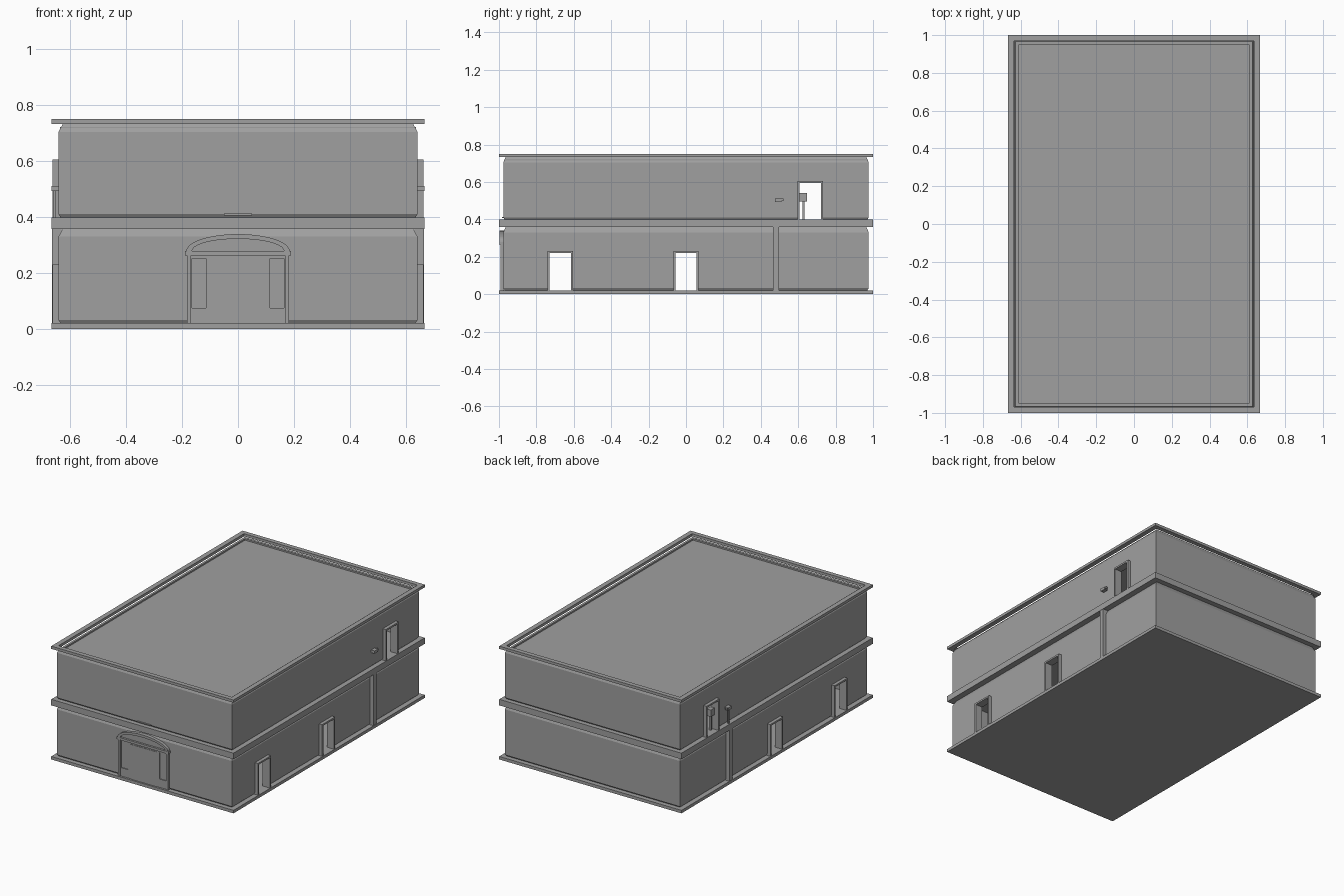
import bpy, bmesh, math

cube = bpy.data.objects.get("Cube")
if cube:
    bpy.data.objects.remove(cube, do_unlink=True)

grey = bpy.data.materials.new("plaster grey")
grey.use_nodes = True
COLOUR = (0.35, 0.35, 0.35, 1)
grey.diffuse_color = COLOUR
grey.node_tree.nodes["Principled BSDF"].inputs["Base Color"].default_value = COLOUR

HX, HY = 0.667, 1.0        # half size of the ledges
WX, WY = 0.642, 0.977      # half size of the walls
THICK = 0.03


def finish(name, bm):
    bmesh.ops.recalc_face_normals(bm, faces=bm.faces)
    mesh = bpy.data.meshes.new(name)
    bm.to_mesh(mesh)
    bm.free()
    mesh.materials.append(grey)
    obj = bpy.data.objects.new(name, mesh)
    bpy.context.collection.objects.link(obj)
    return obj


def loft(name, rings):
    """Closed solid through rectangles given as (half x, half y, z)."""
    bm = bmesh.new()
    loops = [[bm.verts.new((sx * x, sy * y, z))
              for sx, sy in ((-1, -1), (1, -1), (1, 1), (-1, 1))] for x, y, z in rings]
    for a, b in zip(loops, loops[1:]):
        for i in range(4):
            j = (i + 1) % 4
            bm.faces.new((a[i], a[j], b[j], b[i]))
    bm.faces.new(loops[0])
    bm.faces.new(loops[-1])
    return finish(name, bm)


def box(name, x, y, z):
    """Box from (low, high) ranges."""
    bm = bmesh.new()
    bmesh.ops.create_cube(bm, size=1)
    for v in bm.verts:
        v.co = [r[0] + (c + 0.5) * (r[1] - r[0]) for c, r in zip(v.co, (x, y, z))]
    return finish(name, bm)


def extrude_front(name, points, y0, y1):
    """Solid from an x, z outline running between two depths."""
    bm = bmesh.new()
    a = [bm.verts.new((x, y0, z)) for x, z in points]
    b = [bm.verts.new((x, y1, z)) for x, z in points]
    bm.faces.new(a)
    bm.faces.new(b)
    for i in range(len(a)):
        j = (i + 1) % len(a)
        bm.faces.new((a[i], a[j], b[j], b[i]))
    return finish(name, bm)


def cut(obj, cutter):
    mod = obj.modifiers.new("opening", 'BOOLEAN')
    mod.operation, mod.solver, mod.object = 'DIFFERENCE', 'EXACT', cutter
    bpy.context.view_layer.objects.active = obj
    bpy.ops.object.modifier_apply(modifier=mod.name)
    bpy.data.objects.remove(cutter, do_unlink=True)


def sides(name, x, y, z):
    """The same box on both long walls, x measured outwards."""
    box(name + "_left", x, y, z)
    box(name + "_right", (-x[1], -x[0]), y, z)


def walls(name, z0, z1):
    obj = loft(name, [(WX - 0.008, WY - 0.008, z0), (WX, WY, z0 + 0.012),
                      (WX, WY, z1 - 0.028), (WX - 0.015, WY - 0.012, z1)])
    inner = (WX - THICK, WY - THICK)
    cut(obj, loft("hollow", [(*inner, z0 - 0.1), (*inner, z1 + 0.1)]))
    return obj


# Floors, ledges and roof
box("plinth", (-HX, HX), (-HY, HY), (0, 0.02))
box("middle_ledge", (-HX, HX), (-HY, HY), (0.358, 0.398))
rim = box("roof_rim", (-HX, HX), (-HY, HY), (0.732, 0.75))
cut(rim, box("recess", (-0.635, 0.635), (-0.97, 0.97), (0.7, 0.8)))
box("roof", (-0.636, 0.636), (-0.971, 0.971), (0.712, 0.722))

# Hollow storeys
lower = walls("lower_walls", 0.02, 0.358)
upper = walls("upper_walls", 0.398, 0.732)

# Side doorways and their raised frames
for label, storey, y0, y1, z0, z1 in (("front_door", lower, -0.74, -0.605, 0.02, 0.23),
                                      ("middle_door", lower, -0.068, 0.067, 0.02, 0.23),
                                      ("upper_door", upper, 0.597, 0.732, 0.398, 0.605)):
    f = 0.011
    cut(storey, box("hole", (-1, 1), (y0 + f, y1 - f), (z0 - 0.01, z1 - f)))
    reach = (WX - THICK, HX - 0.003)
    sides(label + "_jamb_a", reach, (y0, y0 + f), (z0, z1))
    sides(label + "_jamb_b", reach, (y1 - f, y1), (z0, z1))
    sides(label + "_lintel", reach, (y0 + f, y1 - f), (z1 - f, z1))

# Side pilasters
sides("pilaster", (WX - 0.01, HX - 0.002), (0.465, 0.497), (0.02, 0.358))

# Wall brackets by the upper doors, with a thin stand on one side
sides("bracket", (WX - 0.005, HX), (0.475, 0.51), (0.493, 0.511))
sides("bracket_tip", (WX + 0.01, HX - 0.004), (0.51, 0.52), (0.497, 0.51))
box("stand_post", (-0.66, -0.652), (0.488, 0.496), (0.398, 0.493))
box("inner_post", (-0.626, -0.614), (0.622, 0.634), (0.398, 0.54))
box("inner_post_head", (-0.635, -0.605), (0.608, 0.648), (0.495, 0.54))


# Front portal
def arch(half, base, top, n=20):
    """Flat arc from right to left over the given base height."""
    return [(half * math.cos(math.pi * i / n),
             base + (top - base) * math.sin(math.pi * i / n)) for i in range(n + 1)]


wall = -WY + 0.005
panel = box("portal_panel", (-0.18, 0.18), (-0.987, wall), (0.02, 0.27))
for s in (-1, 1):
    x = sorted((s * 0.115, s * 0.165))
    cut(panel, box("window_cut", x, (-1.1, -0.981), (0.075, 0.252)))
    box("portal_pilaster", sorted((s * 0.168, s * 0.183)), (-0.993, wall), (0.02, 0.262))
    box("door_leaf", sorted((s * 0.003, s * 0.095)), (-0.99, wall), (0.02, 0.25))
box("portal_cornice", (-0.189, 0.189), (-0.998, wall), (0.262, 0.278))
extrude_front("tympanum", arch(0.175, 0.278, 0.322), -0.985, wall)
extrude_front("portal_arch", arch(0.185, 0.278, 0.339) + arch(0.165, 0.278, 0.322)[::-1],
              -0.997, wall)

# Thin strip over the ledge above the portal
box("front_strip", (-0.05, 0.05), (-0.985, wall), (0.406, 0.412))
